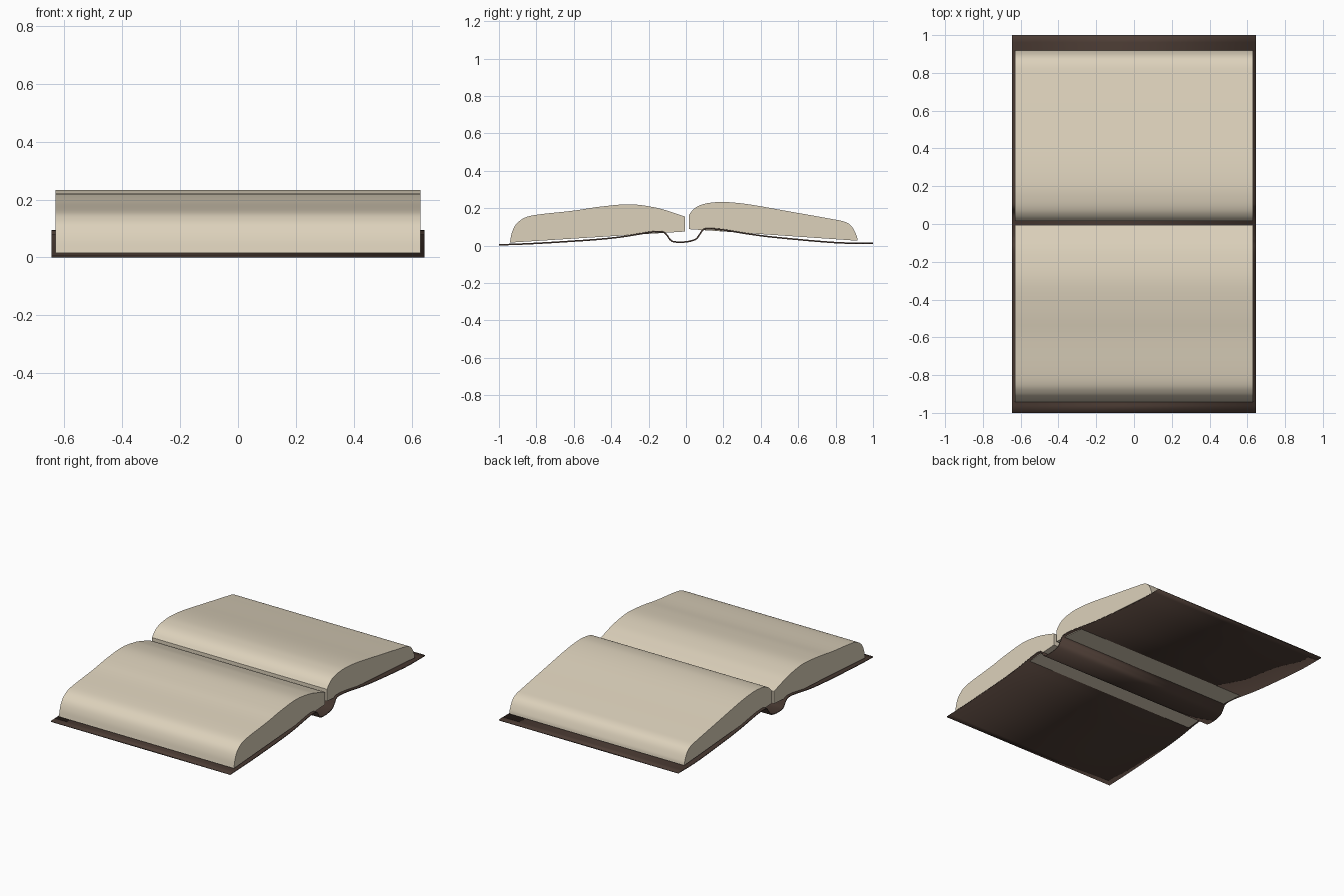
import bpy, bmesh, math
from mathutils import Vector

if "Cube" in bpy.data.objects:
    bpy.data.objects.remove(bpy.data.objects["Cube"])


def material(name, rgb):
    m = bpy.data.materials.new(name)
    m.diffuse_color = (*rgb, 1)
    m.use_nodes = True
    m.node_tree.nodes["Principled BSDF"].inputs["Base Color"].default_value = m.diffuse_color
    return m


PAPER = material("cream_paper", (0.72, 0.64, 0.50))
LEATHER = material("dark_brown_cover", (0.075, 0.047, 0.036))


def smooth_path(points, steps=5):
    """Catmull-Rom curve through (y, z) points."""
    p = [Vector(q) for q in points]
    p = [2 * p[0] - p[1]] + p + [2 * p[-1] - p[-2]]
    out = []
    for a, b, c, d in zip(p, p[1:], p[2:], p[3:]):
        for i in range(steps):
            t = i / steps
            out.append(0.5 * (2 * b + (c - a) * t + (2 * a - 5 * b + 4 * c - d) * t * t
                              + (3 * b - a - 3 * c + d) * t ** 3))
    return out + [p[-2]]


def extrude_profile(name, path, half_width, mat, closed):
    """Sweep a (y, z) profile along x, capping the ends if it is closed."""
    bm = bmesh.new()
    left = [bm.verts.new((-half_width, y, z)) for y, z in path]
    right = [bm.verts.new((half_width, y, z)) for y, z in path]
    n = len(path)
    for i in range(n if closed else n - 1):
        j = (i + 1) % n
        bm.faces.new((left[i], right[i], right[j], left[j]))
    if closed:
        bm.faces.new(left)
        bm.faces.new(right[::-1])
    bmesh.ops.recalc_face_normals(bm, faces=bm.faces)
    mesh = bpy.data.meshes.new(name)
    bm.to_mesh(mesh)
    bm.free()
    mesh.materials.append(mat)
    obj = bpy.data.objects.new(name, mesh)
    bpy.context.collection.objects.link(obj)
    bpy.ops.object.select_all(action='DESELECT')
    obj.select_set(True)
    bpy.context.view_layer.objects.active = obj
    bpy.ops.object.shade_smooth_by_angle(angle=math.radians(35))
    return obj


# Page blocks: curved top, straight underside
front_top = [(-0.942, 0.016), (-0.932, 0.065), (-0.915, 0.105), (-0.89, 0.132),
             (-0.85, 0.154), (-0.775, 0.168), (-0.60, 0.187), (-0.46, 0.208),
             (-0.30, 0.221), (-0.166, 0.204), (-0.08, 0.180), (-0.006, 0.155)]
back_top = [(0.016, 0.165), (0.04, 0.194), (0.075, 0.216), (0.13, 0.229),
            (0.21, 0.233), (0.34, 0.220), (0.556, 0.182), (0.77, 0.144),
            (0.85, 0.127), (0.888, 0.100), (0.912, 0.053), (0.918, 0.026)]
extrude_profile("front_pages", smooth_path(front_top) + [Vector((-0.006, 0.075))],
                0.63, PAPER, True)
extrude_profile("back_pages", smooth_path(back_top) + [Vector((0.016, 0.088))],
                0.63, PAPER, True)

# Cover: one thin sheet with a rounded spine
cover_path = [(-1.0, 0.004), (-0.8, 0.012), (-0.5, 0.031), (-0.35, 0.046),
              (-0.25, 0.062), (-0.18, 0.073), (-0.13, 0.074), (-0.105, 0.060),
              (-0.085, 0.032), (-0.06, 0.020), (0.0, 0.020), (0.05, 0.033),
              (0.072, 0.058), (0.09, 0.083), (0.12, 0.090), (0.20, 0.084),
              (0.35, 0.060), (0.5, 0.042), (0.8, 0.016), (1.0, 0.013)]
cover = extrude_profile("cover", smooth_path(cover_path), 0.645, LEATHER, False)
thickness = cover.modifiers.new("thickness", 'SOLIDIFY')
thickness.thickness = 0.008
thickness.offset = 0
